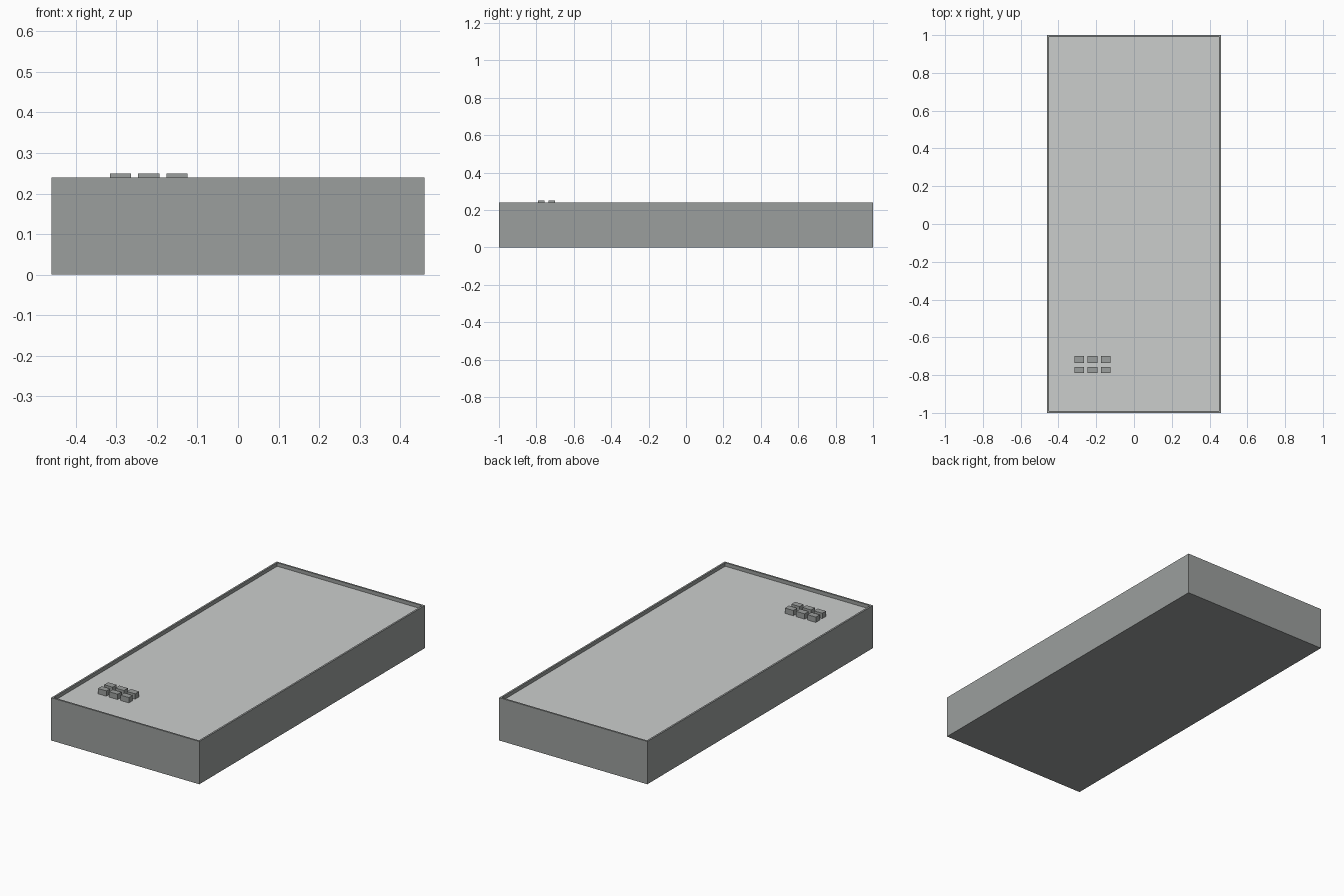
import bpy, bmesh
from mathutils import Matrix, Vector

if "Cube" in bpy.data.objects:
    bpy.data.objects.remove(bpy.data.objects["Cube"])

W, L, H = 0.92, 2.0, 0.24      # tray outer size
RIM, FLOOR = 0.01, 0.22        # rim width, recessed floor height
TOP = 0.25                     # top of the small blocks


def material(name, rgb):
    m = bpy.data.materials.new(name)
    m.diffuse_color = (*rgb, 1.0)
    m.use_nodes = True
    m.node_tree.nodes["Principled BSDF"].inputs["Base Color"].default_value = m.diffuse_color
    return m


dark_grey = material("dark_grey", (0.33, 0.345, 0.338))
light_grey = material("light_grey", (0.60, 0.615, 0.608))


def new_object(name, bm, mats):
    me = bpy.data.meshes.new(name)
    bm.to_mesh(me)
    bm.free()
    for m in mats:
        me.materials.append(m)
    ob = bpy.data.objects.new(name, me)
    bpy.context.collection.objects.link(ob)
    return ob


def box(lo, hi):
    lo, hi = Vector(lo), Vector(hi)
    bm = bmesh.new()
    bmesh.ops.create_cube(bm, size=1, matrix=Matrix.Translation((lo + hi) / 2)
                          @ Matrix.Diagonal((*(hi - lo), 1)))
    return bm


# Tray: box whose top is inset to a thin rim, then sunk to a light floor
bm = box((-W / 2, -L / 2, 0), (W / 2, L / 2, H))
floor = next(f for f in bm.faces if f.normal.z > 0.9)
bmesh.ops.inset_region(bm, faces=[floor], thickness=RIM, use_even_offset=True)
sunk = bmesh.ops.extrude_discrete_faces(bm, faces=[floor])["faces"][0]
for v in sunk.verts:
    v.co.z = FLOOR
sunk.material_index = 1
bmesh.ops.recalc_face_normals(bm, faces=bm.faces)
new_object("tray", bm, [dark_grey, light_grey])

# Two rows of three small blocks standing on the floor
for r, (y0, y1) in enumerate([(-0.79, -0.757), (-0.735, -0.70)]):
    for c, (x0, x1) in enumerate([(-0.316, -0.264), (-0.247, -0.194), (-0.176, -0.124)]):
        new_object(f"block_{r + 1}_{c + 1}",
                   box((x0, y0, FLOOR), (x1, y1, TOP)), [dark_grey])
